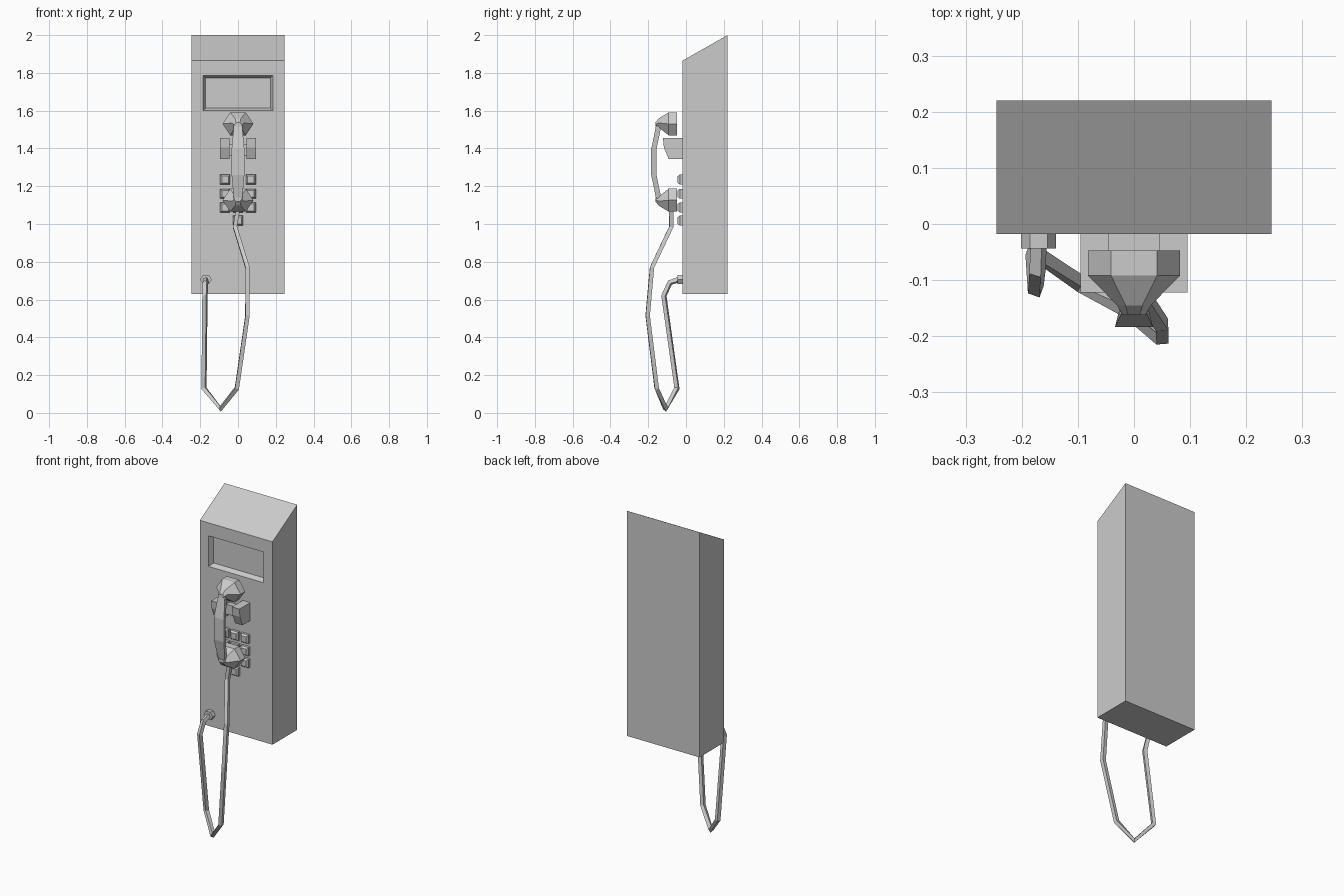
import bpy
import bmesh
from math import cos, sin, pi
from mathutils import Vector

if "Cube" in bpy.data.objects:
    bpy.data.objects.remove(bpy.data.objects["Cube"])

grey = bpy.data.materials.new("light grey")
grey.use_nodes = True
colour = (0.6, 0.6, 0.6, 1)
grey.diffuse_color = colour
grey.node_tree.nodes["Principled BSDF"].inputs["Base Color"].default_value = colour


def finish(bm, name):
    bmesh.ops.recalc_face_normals(bm, faces=bm.faces)
    mesh = bpy.data.meshes.new(name)
    bm.to_mesh(mesh)
    bm.free()
    mesh.materials.append(grey)
    obj = bpy.data.objects.new(name, mesh)
    bpy.context.collection.objects.link(obj)
    return obj


def loft(name, rings):
    """Skin a run of equal-length rings and cap both ends."""
    bm = bmesh.new()
    loops = [[bm.verts.new(p) for p in ring] for ring in rings]
    n = len(loops[0])
    for a, b in zip(loops, loops[1:]):
        for i in range(n):
            j = (i + 1) % n
            bm.faces.new((a[i], a[j], b[j], b[i]))
    bm.faces.new(loops[0])
    bm.faces.new(loops[-1])
    return finish(bm, name)


def extrude_x(name, profile, x0, x1):
    return loft(name, [[(x, y, z) for y, z in profile] for x in (x0, x1)])


def rect(x, z, w, h, y):
    return [(x + sx * w, y, z + sz * h)
            for sx, sz in ((-1, -1), (1, -1), (1, 1), (-1, 1))]


def hexagon(x, z, rx, rz, y):
    return [(x + rx * cos(k * pi / 3), y, z + rz * sin(k * pi / 3)) for k in range(6)]


FRONT, BACK = -0.018, 0.22

# Housing with sloped top and a recessed display with bevelled walls
housing = extrude_x("housing", [(FRONT, 0.63), (BACK, 0.63), (BACK, 2), (FRONT, 1.865)],
                    -0.245, 0.245)
cutter = loft("display_cutter", [rect(0, 1.693, 0.198, 0.106, FRONT - 0.03),
                                 rect(0, 1.693, 0.185, 0.093, FRONT),
                                 rect(0, 1.693, 0.172, 0.08, FRONT + 0.03)])
cutter.hide_render = True
cut = housing.modifiers.new("display recess", "BOOLEAN")
cut.object = cutter
cut.solver = "EXACT"
bpy.context.view_layer.objects.active = housing
bpy.ops.object.modifier_apply(modifier=cut.name)
bpy.data.objects.remove(cutter)

# Keypad
keys = [(c * 0.068, z) for z in (1.235, 1.16, 1.088) for c in (-1, 0, 1)] + [(0, 1.018)]
for i, (x, z) in enumerate(keys):
    loft(f"key_{i + 1}", [rect(x, z, 0.026, 0.026, FRONT),
                          rect(x, z, 0.026, 0.026, -0.033),
                          rect(x, z, 0.018, 0.018, -0.044)])

# Cradle: two prongs joined by a shallow back plate
prong = [(FRONT, 1.345), (-0.092, 1.345), (-0.117, 1.405), (-0.122, 1.455), (FRONT, 1.455)]
for side, x0 in (("right", -0.095), ("left", 0.045)):
    extrude_x(f"cradle_prong_{side}", prong, x0, x0 + 0.05)
extrude_x("cradle_plate", [(FRONT, 1.36), (-0.05, 1.36), (-0.05, 1.42), (FRONT, 1.42)],
          -0.045, 0.045)

# Handset: mirrored hexagonal cups and a bowed grip
MID = 1.328
for name, s in (("earpiece", 1), ("mouthpiece", -1)):
    z = MID + s * 0.202
    loft(name, [hexagon(0, z, 0.082, 0.07, -0.047),
                hexagon(0, z, 0.082, 0.07, -0.092),
                hexagon(0, z + s * 0.005, 0.03, 0.027, -0.145),
                hexagon(0, z - s * 0.004, 0.021, 0.012, -0.162)])

grip = [(0.022, -0.158, -0.132, 0.195), (0.034, -0.184, -0.157, 0.068)]
stations = grip + [(w, f, b, -z) for w, f, b, z in reversed(grip)]
loft("handset_grip", [[(-w, f, MID + z), (w, f, MID + z), (w * 0.8, b, MID + z * 0.95),
                       (-w * 0.8, b, MID + z * 0.95)] for w, f, b, z in stations])

# Cord socket
loft("cord_socket", [hexagon(-0.17, 0.706, 0.031, 0.028, y) for y in (FRONT, -0.044)])

# Hanging cord
path = [(0, -0.078, 1.08), (-0.016, -0.078, 0.985), (0.05, -0.18, 0.77),
        (0.05, -0.203, 0.515), (-0.006, -0.155, 0.13), (-0.093, -0.108, 0.022),
        (-0.18, -0.048, 0.13), (-0.175, -0.117, 0.62), (-0.172, -0.085, 0.69),
        (-0.17, -0.035, 0.706)]
pts = [Vector(p) for p in path]
rings = []
side = Vector((1, 0, 0))
for i, p in enumerate(pts):
    d_in = (p - pts[max(i - 1, 0)]).normalized()
    d_out = (pts[min(i + 1, len(pts) - 1)] - p).normalized()
    t = (d_in + d_out).normalized()
    side = (side - t * side.dot(t)).normalized()
    up = t.cross(side)
    rings.append([p + 0.011 * (a * side + b * up)
                  for a, b in ((-1, -1), (1, -1), (1, 1), (-1, 1))])
loft("cord", rings)
